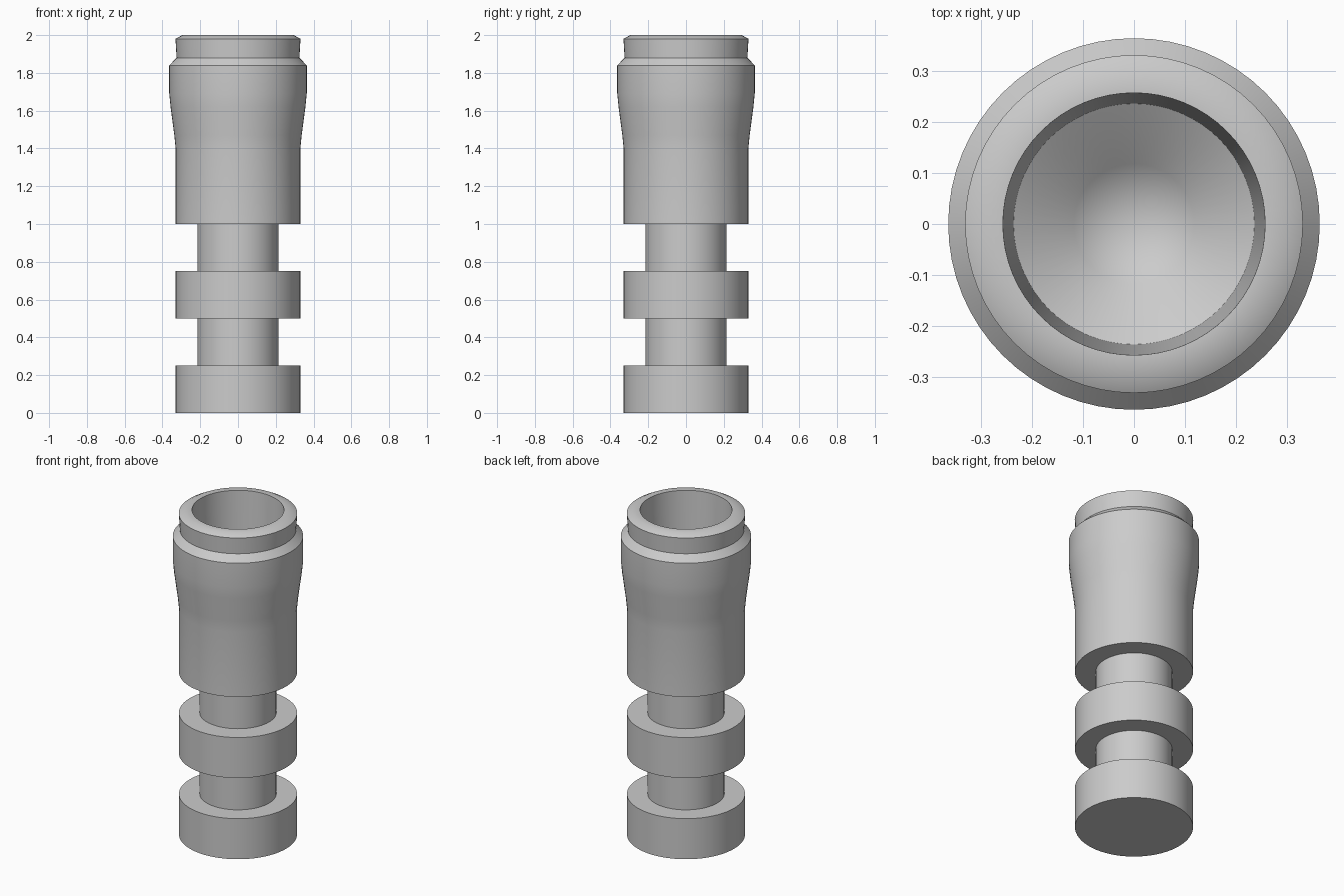
import bpy
import math

cube = bpy.data.objects.get("Cube")
if cube:
    bpy.data.objects.remove(cube, do_unlink=True)

grey = bpy.data.materials.new("plain grey")
grey.use_nodes = True
colour = (0.6, 0.6, 0.6, 1)
grey.diffuse_color = colour
grey.node_tree.nodes["Principled BSDF"].inputs["Base Color"].default_value = colour

DISC, STEM = 0.33, 0.214


def lathe(name, profile, segments=64):
    """Spin (radius, height) points around z; radius 0 becomes a single pole."""
    verts, rings, faces = [], [], []
    for r, z in profile:
        count = segments if r > 0 else 1
        rings.append([len(verts) + i for i in range(count)])
        for i in range(count):
            a = math.tau * i / segments
            verts.append((r * math.cos(a), r * math.sin(a), z))
    for low, high in zip(rings, rings[1:]):
        for i in range(segments):
            j = (i + 1) % segments
            if len(low) == 1:
                faces.append((low[0], high[j], high[i]))
            elif len(high) == 1:
                faces.append((low[i], low[j], high[0]))
            else:
                faces.append((low[i], low[j], high[j], high[i]))
    mesh = bpy.data.meshes.new(name)
    mesh.from_pydata(verts, [], faces)
    mesh.materials.append(grey)
    obj = bpy.data.objects.new(name, mesh)
    bpy.context.collection.objects.link(obj)
    bpy.ops.object.select_all(action="DESELECT")
    obj.select_set(True)
    bpy.context.view_layer.objects.active = obj
    bpy.ops.object.shade_smooth_by_angle(angle=math.radians(30))
    return obj


# Stacked discs joined by narrow stems
base = [(0, 0)]
for z in (0, 0.5):
    base += [(DISC, z), (DISC, z + 0.25), (STEM, z + 0.25), (STEM, z + 0.5)]

# Sleeve swelling towards the shoulder
sleeve = [(DISC, 1.0), (DISC, 1.4), (0.337, 1.47), (0.357, 1.62), (0.364, 1.69), (0.364, 1.84)]

# Neck groove and rounded lip
lip = [(0.325, 1.88), (0.331, 1.98), (0.295, 2.0), (0.257, 2.0)]

# Tapered bore with a funnel floor and a conical pit
bore = [(0.236, 1.3), (0.118, 1.22), (0, 1.12)]

lathe("turned_mouthpiece", base + sleeve + lip + bore)
